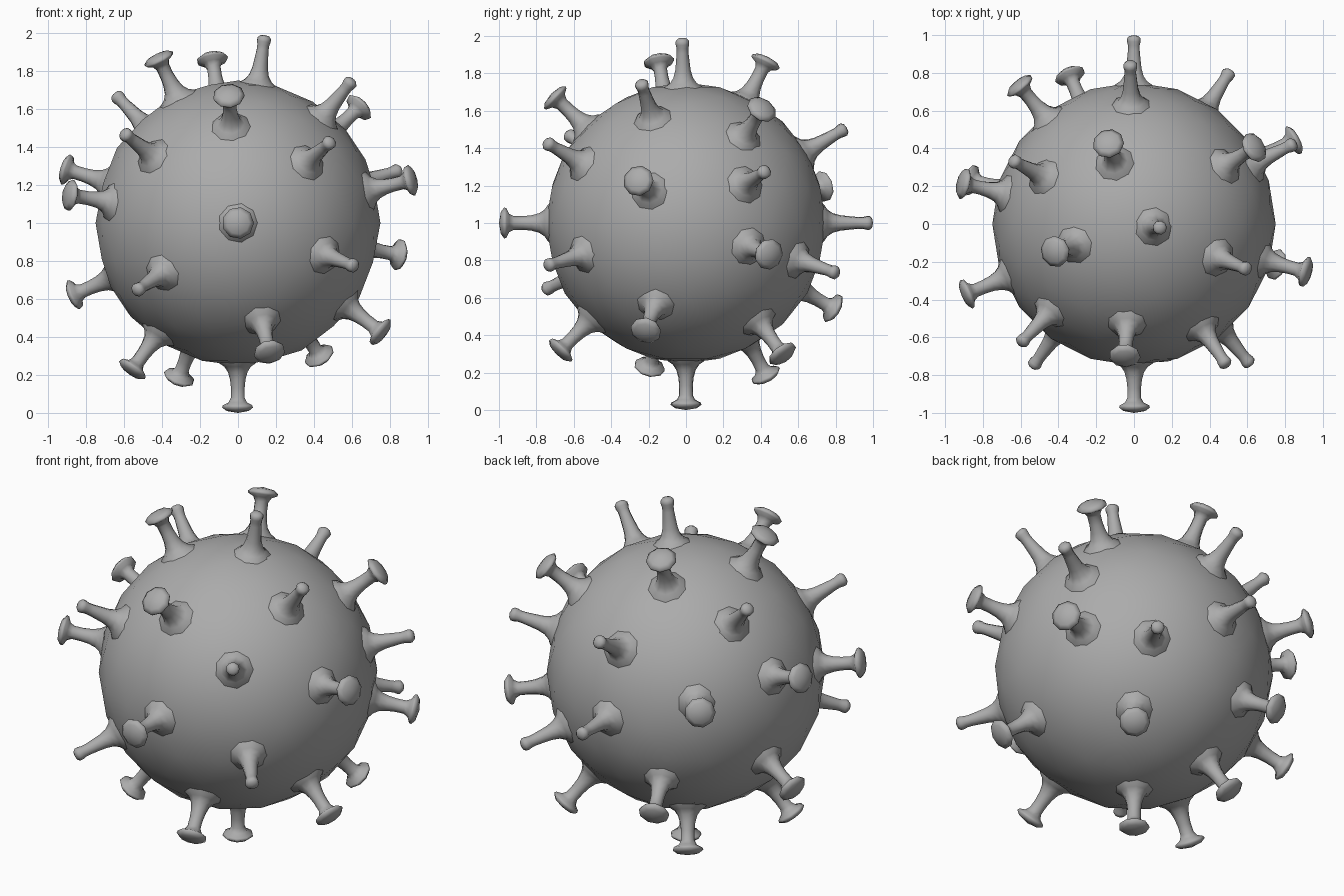
import bpy, bmesh, math
from mathutils import Vector, Matrix

if "Cube" in bpy.data.objects:
    bpy.data.objects.remove(bpy.data.objects["Cube"])

CENTRE = Vector((0, 0, 1))
SIDES = 9

# Spike profiles: (radius, distance from the ball centre)
FLARE = [(0.11, 0.722), (0.10, 0.738), (0.072, 0.757), (0.053, 0.785), (0.042, 0.825),
         (0.037, 0.87)]
CAPPED = FLARE + [(0.037, 0.92), (0.05, 0.945), (0.08, 0.96), (0.084, 0.972),
                  (0.06, 0.99), (0.0, 1.0)]
KNOBBED = FLARE + [(0.032, 0.92), (0.032, 0.945), (0.037, 0.965), (0.037, 0.982),
                   (0.025, 0.995), (0.0, 1.0)]

CAPPED_DIRS = [
    (-.05, -.72, .69), (0, -1, 0), (.17, -.69, -.70), (-.91, -.38, .15),
    (.93, -.26, .23), (-.93, .22, .29), (.86, .45, -.17), (-.89, .24, -.39),
    (-.57, -.20, -.79), (-.32, .44, -.84), (0, 0, -1), (.44, .53, -.72),
    (.77, -.22, -.59), (.66, .42, .63), (-.14, .44, .89), (-.43, -.15, .89),
    (-.35, .81, -.47), (-.62, .75, .20)]
KNOBBED_DIRS = [
    (.49, -.75, .43), (.62, -.75, -.23), (-.54, -.76, -.36), (-.61, -.64, .48),
    (.86, .43, .28), (.60, -.24, .75), (.14, -.02, .99), (-.65, .34, .68),
    (.51, .81, -.27), (0, 1, 0), (-.02, .86, .51)]

# Mid grey for the whole model
grey = bpy.data.materials.new("mid_grey")
grey.diffuse_color = (0.41, 0.41, 0.41, 1)
grey.use_nodes = True
grey.node_tree.nodes["Principled BSDF"].inputs["Base Color"].default_value = grey.diffuse_color


def finish(name, bm):
    mesh = bpy.data.meshes.new(name)
    bmesh.ops.recalc_face_normals(bm, faces=bm.faces)
    for f in bm.faces:
        f.smooth = True
    bm.to_mesh(mesh)
    bm.free()
    mesh.materials.append(grey)
    obj = bpy.data.objects.new(name, mesh)
    bpy.context.collection.objects.link(obj)
    return obj


def spike(name, profile, direction):
    """Lathe the profile around the given outward direction."""
    bm = bmesh.new()
    rings = []
    for r, h in profile[:-1]:
        rings.append([bm.verts.new((r * math.cos(2 * math.pi * i / SIDES),
                                    r * math.sin(2 * math.pi * i / SIDES), h))
                      for i in range(SIDES)])
    tip = bm.verts.new((0, 0, profile[-1][1]))
    for i in range(SIDES):
        j = (i + 1) % SIDES
        for a, b in zip(rings, rings[1:]):
            bm.faces.new((a[i], a[j], b[j], b[i]))
        bm.faces.new((rings[-1][i], rings[-1][j], tip))
    rot = Vector(direction).to_track_quat('Z', 'Y').to_matrix().to_4x4()
    bm.transform(Matrix.Translation(CENTRE) @ rot)
    return finish(name, bm)


# Ball
bm = bmesh.new()
bmesh.ops.create_icosphere(bm, subdivisions=3, radius=0.75,
                           matrix=Matrix.Translation(CENTRE))
finish("ball", bm)

# Spikes with wide caps, then spikes with small knobs
for n, d in enumerate(CAPPED_DIRS):
    spike(f"capped_spike_{n + 1}", CAPPED, d)
for n, d in enumerate(KNOBBED_DIRS):
    spike(f"knobbed_spike_{n + 1}", KNOBBED, d)
